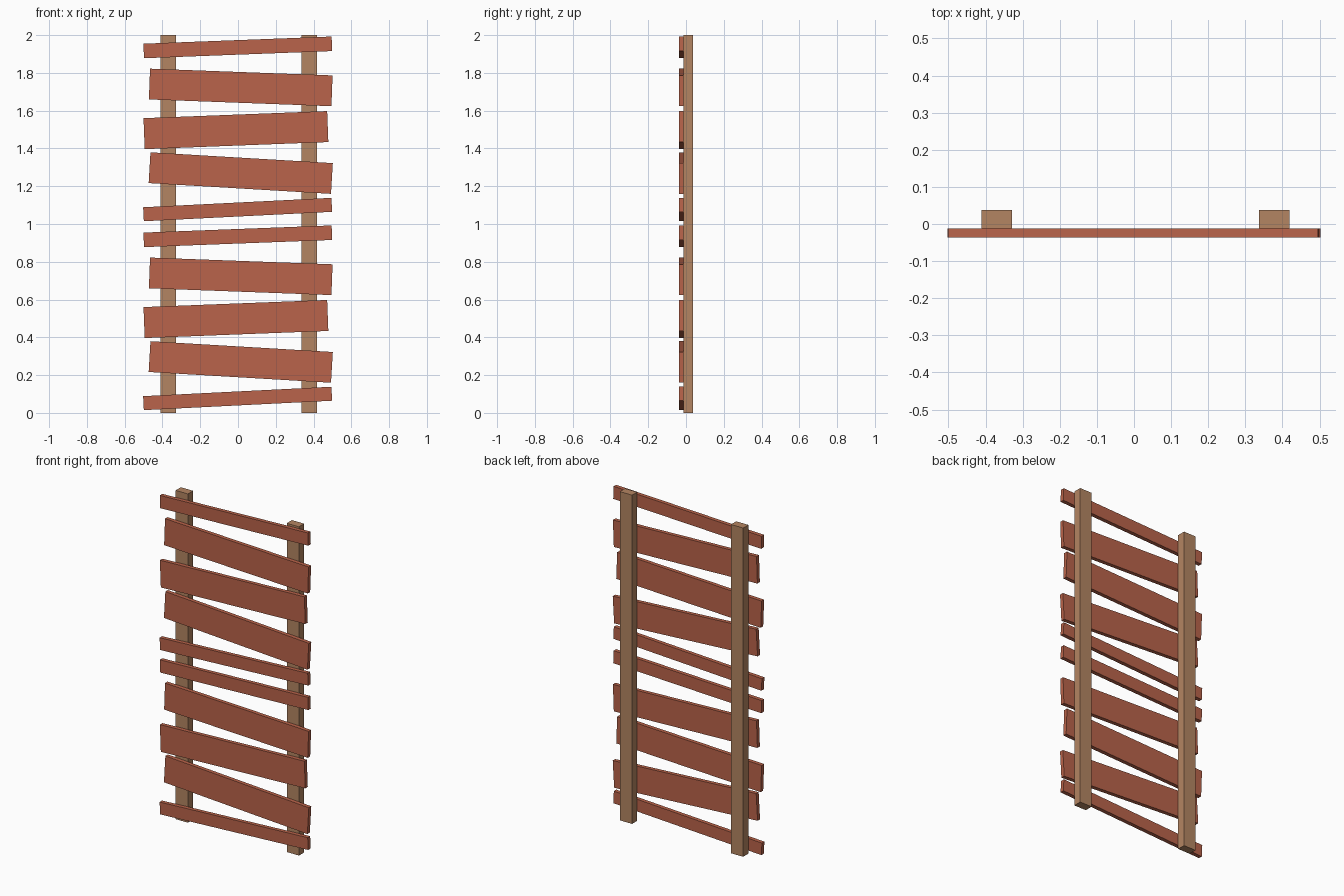
import bpy
from math import cos, sin

if "Cube" in bpy.data.objects:
    bpy.data.objects.remove(bpy.data.objects["Cube"])


def material(name, color):
    m = bpy.data.materials.new(name)
    m.diffuse_color = color
    m.use_nodes = True
    m.node_tree.nodes["Principled BSDF"].inputs["Base Color"].default_value = m.diffuse_color
    return m


def board(name, center, size, tilt, mat):
    bpy.ops.mesh.primitive_cube_add(size=1, location=center, rotation=(0, -tilt, 0))
    ob = bpy.context.object
    ob.name = name
    ob.scale = size
    ob.data.materials.append(mat)
    return ob


post_wood = material("post_wood", (0.456, 0.235, 0.122, 1))
plank_wood = material("plank_wood", (0.49, 0.127, 0.069, 1))

# Two upright posts behind the planks
for name, x in (("left_post", -0.37), ("right_post", 0.378)):
    board(name, (x, 0.0125, 1.0), (0.082, 0.05, 2.0), 0, post_wood)

# Crooked planks: centre x, centre z, length, height, tilt
planks = [
    (-0.002, 0.0765, 0.998, 0.074, 0.050),
    (0.0145, 0.2695, 0.967, 0.163, -0.059),
    (-0.011, 0.497, 0.973, 0.164, 0.0385),
    (0.0145, 0.723, 0.967, 0.163, -0.037),
    (-0.001, 0.935, 0.997, 0.077, 0.038),
]

# The same five planks repeat in the upper half
for half in range(2):
    for i, (x, z, length, height, tilt) in enumerate(planks):
        board(f"plank_{half * 5 + i + 1}", (x, -0.0245, z + half),
              (length, 0.024, height), tilt, plank_wood)
